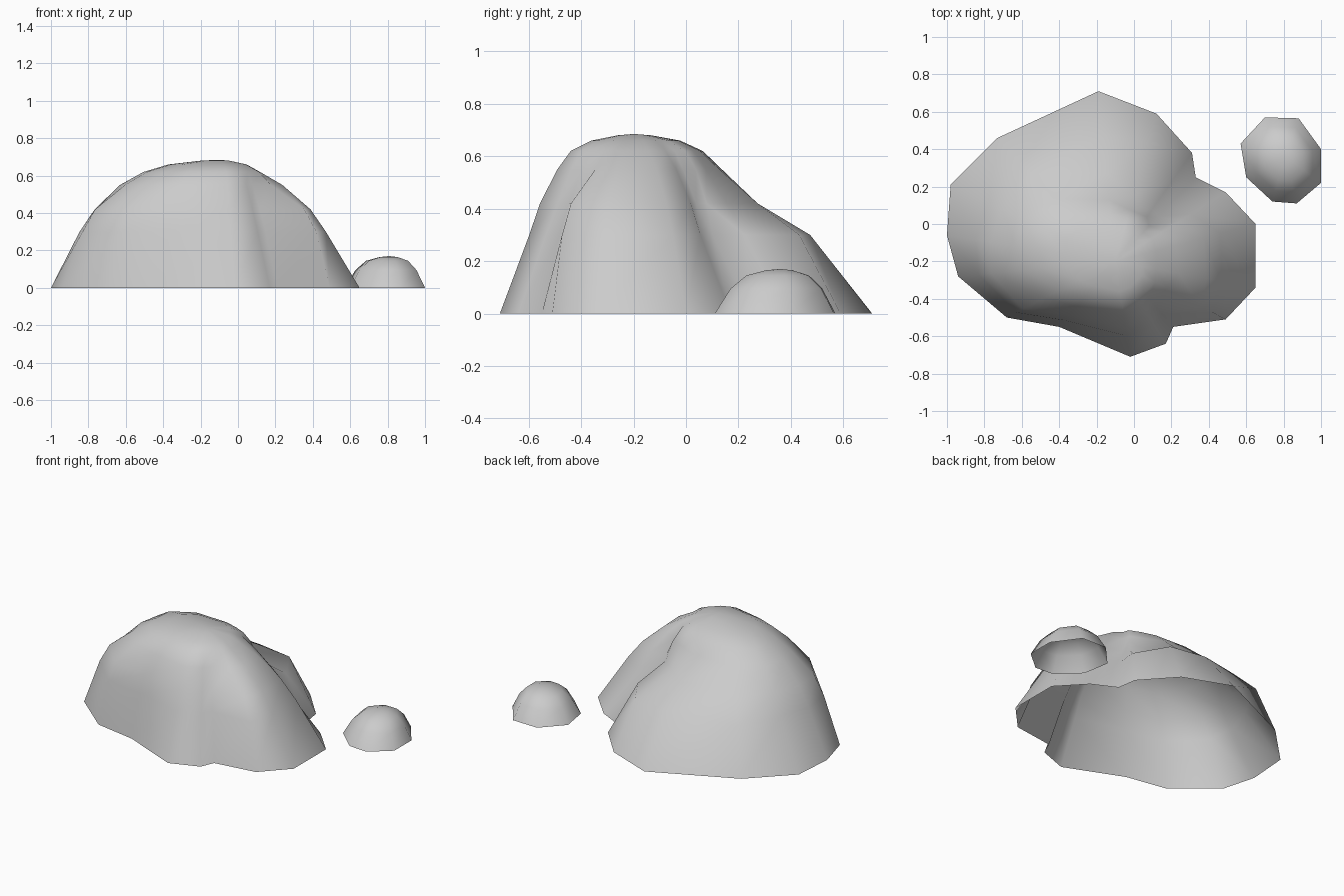
import bpy
import bmesh
import math
from mathutils import Vector

cube = bpy.data.objects.get("Cube")
if cube:
    bpy.data.objects.remove(cube, do_unlink=True)

# Single stone colour
stone = bpy.data.materials.new("light_grey_stone")
stone.use_nodes = True
colour = (0.6, 0.6, 0.6, 1)
stone.diffuse_color = colour
stone.node_tree.nodes["Principled BSDF"].inputs["Base Color"].default_value = colour


def point_on_ray(centre, foot, fraction, height):
    """Point part of the way from the rock's axis to its foot on the ground."""
    flat = Vector(centre).lerp(Vector(foot), fraction)
    return (flat.x, flat.y, height)


def make_rock(name, centre, feet, levels, peak):
    """Loft an open-based rock; each level is a height and one fraction per foot."""
    bm = bmesh.new()
    count = len(feet)
    loops = []
    for height, fractions in levels:
        loops.append([bm.verts.new(point_on_ray(centre, foot, fraction, height))
                      for foot, fraction in zip(feet, fractions)])
    for lower, upper in zip(loops, loops[1:]):
        for i in range(count):
            j = (i + 1) % count
            bm.faces.new((lower[i], lower[j], upper[j], upper[i]))
    # Close the summit with a fan
    tip = bm.verts.new((centre[0], centre[1], peak))
    top = loops[-1]
    for i in range(count):
        bm.faces.new((top[i], top[(i + 1) % count], tip))
    mesh = bpy.data.meshes.new(name)
    bm.to_mesh(mesh)
    bm.free()
    mesh.materials.append(stone)
    obj = bpy.data.objects.new(name, mesh)
    bpy.context.collection.objects.link(obj)
    bpy.ops.object.select_all(action="DESELECT")
    obj.select_set(True)
    bpy.context.view_layer.objects.active = obj
    bpy.ops.object.shade_smooth_by_angle(angle=math.radians(60))
    return obj


# Outcrop: foot on the ground, then how far out the slope is at each rising height
slope_heights = (.3, .42, .55, .62)
slopes = [
    # steep left end
    ((-.98, .21), (.77, .69, .57, .45)),
    ((-1, -.06), (.83, .74, .59, .45)),
    ((-.94, -.28), (.87, .79, .6, .46)),
    # front wall
    ((-.68, -.5), (.91, .85, .65, .5)),
    ((-.4, -.55), (.9, .82, .69, .56)),
    ((-.02, -.71), (.78, .7, .57, .47)),
    ((.17, -.64), (.76, .66, .54, .46)),
    # valley, then the side shoulder
    ((.21, -.55), (.8, .7, .57, .49)),
    ((.49, -.51), (.88, .77, .47, .36)),
    ((.65, -.34), (.76, .65, .45, .29)),
    ((.65, 0), (.75, .63, .44, .29)),
    ((.49, .17), (.69, .59, .44, .33)),
    # valley, then the broad back slope
    ((.33, .25), (.67, .53, .42, .35)),
    ((.31, .38), (.73, .48, .41, .34)),
    ((.12, .59), (.8, .45, .35, .29)),
    ((-.19, .71), (.74, .52, .36, .28)),
    ((-.73, .46), (.87, .71, .51, .4)),
]
feet = [foot for foot, fractions in slopes]
levels = [(0, [1] * len(feet))]
for k, height in enumerate(slope_heights):
    levels.append((height, [fractions[k] for foot, fractions in slopes]))

# Rounded summit continues the last contour inwards
rim = levels[-1][1]
for height, shrink in ((.66, .67), (.68, .25)):
    levels.append((height, [f * shrink for f in rim]))
make_rock("rock_outcrop", (-.1, -.2), feet, levels, .685)

# Small separate boulder
boulder_feet = [(.57, .43), (.6, .25), (.74, .12), (.87, .11),
                (1, .22), (1, .4), (.88, .565), (.7, .57)]
boulder_levels = [(height, [scale] * len(boulder_feet))
                  for height, scale in ((0, 1), (.095, .76), (.145, .52), (.165, .22))]
make_rock("small_boulder", (.81, .36), boulder_feet, boulder_levels, .17)
